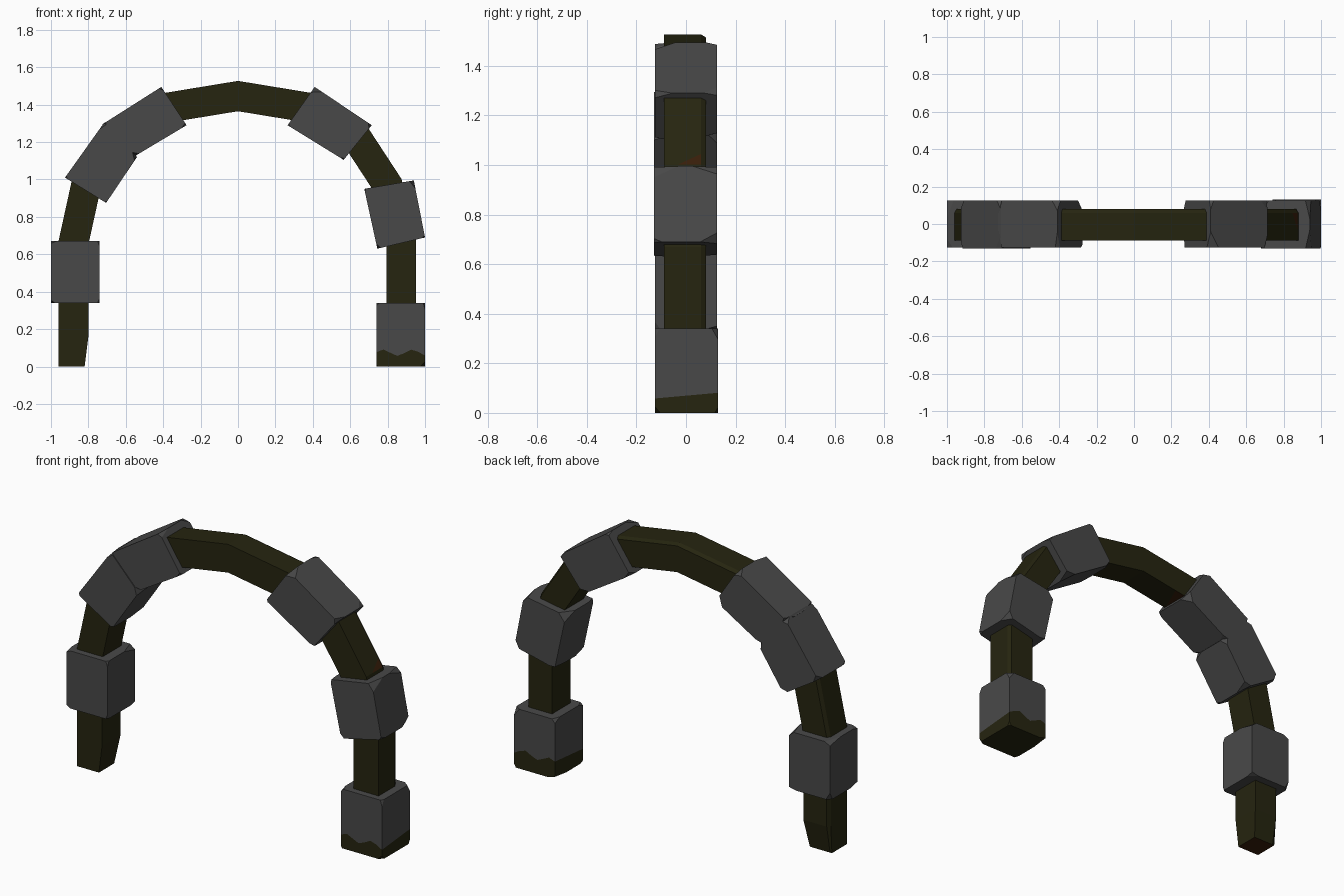
import bpy, bmesh, math, random
from mathutils import Vector

if "Cube" in bpy.data.objects:
    bpy.data.objects.remove(bpy.data.objects["Cube"])

random.seed(7)


def material(name, rgb):
    m = bpy.data.materials.new(name)
    m.diffuse_color = (*rgb, 1)
    m.use_nodes = True
    m.node_tree.nodes["Principled BSDF"].inputs["Base Color"].default_value = m.diffuse_color
    return m


STONE = material("grey stone", (0.066, 0.066, 0.066))
MOSS = material("dark moss", (0.019, 0.018, 0.005))
EARTH = material("brown earth", (0.04, 0.013, 0.003))


def finish(bm, name, mats):
    bmesh.ops.recalc_face_normals(bm, faces=bm.faces)
    me = bpy.data.meshes.new(name)
    bm.to_mesh(me)
    bm.free()
    for m in mats:
        me.materials.append(m)
    ob = bpy.data.objects.new(name, me)
    bpy.context.collection.objects.link(ob)
    return ob


def cut(bm, co, no):
    geom = bm.verts[:] + bm.edges[:] + bm.faces[:]
    return bmesh.ops.bisect_plane(bm, geom=geom, plane_co=co, plane_no=no)["geom_cut"]


def stone(name, quad, y0=-0.125, y1=0.125, mossy=False):
    """Block with four side corners in x/z, corners chipped by random amounts."""
    c = [[Vector((x, y, z)) for x, z in quad] for y in (y0, y1)]
    bm = bmesh.new()
    for s in (0, 1):
        for i in range(4):
            p = c[s][i]
            for q in (c[s][i - 1], c[s][(i + 1) % 4], c[1 - s][i]):
                d = q - p
                small = 0.02 if q.y == p.y else 0.03
                big = min(0.11, d.length * 0.4) if q.y != p.y else 0.05
                bm.verts.new(p + d.normalized() * random.uniform(small * .4, big))
    res = bmesh.ops.convex_hull(bm, input=bm.verts[:])
    loose = list({v for v in res["geom_interior"] if isinstance(v, bmesh.types.BMVert)})
    if loose:
        bmesh.ops.delete(bm, geom=loose, context='VERTS')
    bmesh.ops.dissolve_limit(bm, angle_limit=0.02, verts=bm.verts[:], edges=bm.edges[:])
    if mossy:
        # wavy moss line around the foot
        for k in range(1, 7):
            cut(bm, (0.74 + 0.26 * k / 7, 0, 0), (1, 0, 0))
            cut(bm, (0, y0 + (y1 - y0) * k / 7, 0), (0, 1, 0))
        line = [g for g in cut(bm, (0, 0, 0.085), (0, 0, 1))
                if isinstance(g, bmesh.types.BMVert)]
        for f in bm.faces:
            f.material_index = 1 if f.calc_center_median().z < 0.085 else 0
        lower = [f for f in bm.faces if f.calc_center_median().z < 0.085]
        for f in lower:
            f.material_index = 1
        for v in line:
            v.co.z += 0.017 * math.sin(v.co.x * 40 + 2) + 0.09 * v.co.y
    return finish(bm, name, [STONE, MOSS])


# grey stones, outer start, outer end, inner end, inner start
stone("left_pillar_stone", [(-1, .34), (-1, .67), (-.74, .67), (-.74, .34)])
stone("left_lower_arch_stone", [(-.925, 1.01), (-.715, 1.305), (-.54, 1.12), (-.705, .875)], -.13)
stone("left_upper_arch_stone", [(-.725, 1.295), (-.41, 1.495), (-.275, 1.29), (-.56, 1.12)])
stone("right_upper_arch_stone", [(.41, 1.495), (.715, 1.29), (.565, 1.105), (.265, 1.29)])
stone("right_lower_arch_stone", [(.94, .995), (1, .69), (.745, .63), (.675, .95)], -.13)
stone("right_foot_stone", [(1, 0), (1, .34), (.74, .34), (.74, 0)], -.125, .13, mossy=True)

# mossy core stones, one mitred bar swept along the arch
PATH = [Vector(p) for p in ((-.88, 0), (-.88, .16), (-.88, .66), (-.812, .97),
                            (-.63, 1.23), (-.36, 1.387), (0, 1.446), (.36, 1.387),
                            (.63, 1.23), (.80, .97), (.873, .66), (.873, .02))]
# cross-section (outward, y) with chipped back outer edge
SECTION = [(-.08, -.088), (.08, -.088), (.08, .06), (.068, .08), (-.08, .08)]
bm = bmesh.new()
rings = []
for i, p in enumerate(PATH):
    a = (p - PATH[i - 1]).normalized() if i else Vector((0, 1))
    b = (PATH[i + 1] - p).normalized() if i < len(PATH) - 1 else a
    t = (a + b).normalized()
    n = Vector((-t.y, t.x)) / max(0.5, t.dot(a))
    ring = []
    for u, y in SECTION:
        if i == 0:  # worn lower end
            u, y = max(u, -.06), min(y, .05)
        ring.append(bm.verts.new((p.x + n.x * u, y, p.y + n.y * u)))
    rings.append(ring)
for r, s in zip(rings, rings[1:]):
    for k in range(len(r)):
        j = (k + 1) % len(r)
        bm.faces.new((r[k], r[j], s[j], s[k]))
bm.faces.new(rings[0]).material_index = 1
bm.faces.new(rings[-1])


# brown earth showing at chipped corners
def earth_patch(near, co, no):
    near, co, no = Vector(near), Vector(co), Vector(no)
    f = min(bm.faces, key=lambda f: (f.calc_center_median() - near).length)
    res = bmesh.ops.bisect_plane(bm, geom=[f] + f.edges[:] + f.verts[:],
                                 plane_co=co, plane_no=no)
    for g in res["geom"]:
        if isinstance(g, bmesh.types.BMFace) and (g.calc_center_median() - co).dot(no) > 0:
            g.material_index = 1


bm.normal_update()
earth_patch((-.17, 0, 1.34), (-.23, .08, 1.32), (-1, .4, 0))
earth_patch((.78, 0, 1.14), (.865, .0, 1.02), (1, .3, 0))
finish(bm, "mossy_arch_core", [MOSS, EARTH])
